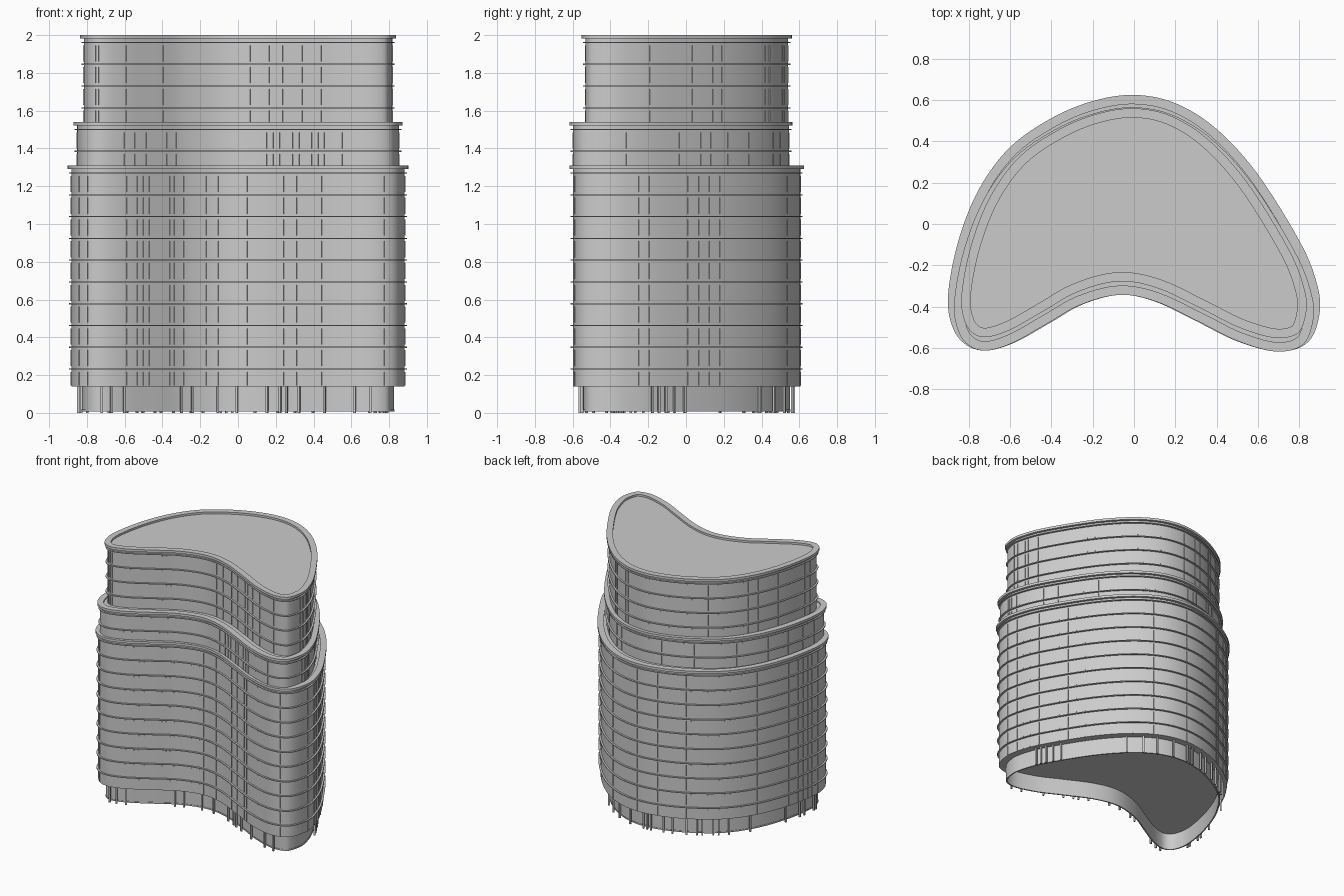
import bpy, bmesh, math, random
from mathutils import Vector

if "Cube" in bpy.data.objects:
    bpy.data.objects.remove(bpy.data.objects["Cube"])

random.seed(4)

# Kidney-shaped plan, counter-clockwise, traced at the widest cornice
PLAN = [(0, .625), (-.2, .595), (-.4, .512), (-.6, .372), (-.75, .17), (-.85, -.08),
        (-.9, -.34), (-.882, -.49), (-.82, -.58), (-.72, -.613), (-.58, -.575),
        (-.4, -.475), (-.25, -.39), (-.07, -.343), (.1, -.375), (.3, -.47), (.5, -.568),
        (.7, -.618), (.845, -.57), (.9, -.42), (.88, -.27), (.8, -.08), (.6, .24),
        (.4, .46), (.2, .585)]
LIP = 0.02          # cornice overhang beyond the wall
FLOOR = 0.1153      # storey height


def smooth_plan(steps=6):
    """Catmull-Rom curve through the plan points."""
    p = [Vector(c) for c in PLAN]
    n, out = len(p), []
    for i in range(n):
        a, b, c, d = p[i - 1], p[i], p[(i + 1) % n], p[(i + 2) % n]
        for k in range(steps):
            t = k / steps
            out.append(.5 * (2 * b + (c - a) * t + (2 * a - 5 * b + 4 * c - d) * t * t
                             + (3 * b - a - 3 * c + d) * t ** 3))
    return out


CURVE = smooth_plan()
N = len(CURVE)
NORMAL = []
for i in range(N):
    t = (CURVE[(i + 1) % N] - CURVE[i - 1]).normalized()
    NORMAL.append(Vector((t.y, -t.x)))


def outline(inset, shift=0):
    """Plan moved inwards from the wall of the main tier."""
    return [c - n * (inset + LIP) + Vector((0, shift)) for c, n in zip(CURVE, NORMAL)]


def finish(bm, name, smooth=True):
    bmesh.ops.recalc_face_normals(bm, faces=bm.faces)
    me = bpy.data.meshes.new(name)
    bm.to_mesh(me)
    bm.free()
    ob = bpy.data.objects.new(name, me)
    bpy.context.collection.objects.link(ob)
    if smooth:
        bpy.ops.object.select_all(action='DESELECT')
        ob.select_set(True)
        bpy.context.view_layer.objects.active = ob
        bpy.ops.object.shade_smooth_by_angle(angle=math.radians(30))
    return ob


def loop(bm, pts, z):
    return [bm.verts.new((p.x, p.y, z)) for p in pts]


def bridge(bm, a, b):
    for i in range(N):
        j = (i + 1) % N
        bm.faces.new((a[i], a[j], b[j], b[i]))


def solid(name, inset, shift, z0, z1):
    bm = bmesh.new()
    a, b = (loop(bm, outline(inset, shift), z) for z in (z0, z1))
    bridge(bm, a, b)
    bm.faces.new(a)
    bm.faces.new(b)
    finish(bm, name)


def rings(name, outer, inner, shift, spans):
    """Closed bands following the plan, one for each (bottom, top) span."""
    bm = bmesh.new()
    for z0, z1 in spans:
        ls = [loop(bm, outline(o, shift), z)
              for o, z in ((outer, z0), (outer, z1), (inner, z1), (inner, z0))]
        for k in range(4):
            bridge(bm, ls[k], ls[(k + 1) % 4])
    finish(bm, name)


def posts(name, inset, shift, where, spans, width, depth):
    """Upright bars standing on the outline at the given curve indices."""
    bm = bmesh.new()
    pts = outline(inset, shift)
    for i in where:
        n, c = NORMAL[i], pts[i]
        t = Vector((-n.y, n.x)) * width / 2
        d = n * depth / 2
        for z0, z1 in spans:
            v = [bm.verts.new((q.x, q.y, z)) for z in (z0, z1)
                 for q in (c - t - d, c + t - d, c + t + d, c - t + d)]
            for f in ((0, 1, 2, 3), (4, 5, 6, 7), (0, 1, 5, 4),
                      (1, 2, 6, 5), (2, 3, 7, 6), (3, 0, 4, 7)):
                bm.faces.new([v[k] for k in f])
    finish(bm, name, False)


def places(front_x, others):
    """Front positions by x, plus irregular ones on the sides and back."""
    front = [i for i in range(N) if NORMAL[i].y < -.1]
    rest = [i for i in range(N) if NORMAL[i].y >= -.1]
    picks = {min(front, key=lambda i: abs(CURVE[i].x - x)) for x in front_x}
    return sorted(picks | set(random.sample(rest, others)))


# Recessed ground floor: thin wall, curb and columns
rings("ground_floor_wall", .055, .06, 0, [(.01, .14)])
rings("ground_floor_curb", .052, .062, 0, [(.008, .018)])
posts("ground_columns", .034, 0,
      places([-.72, -.66, -.59, -.28, -.21, -.1, 0, .14, .19, .24, .29, .42, .6, .7], 26),
      [(0, .14)], .012, .012)

# Three stacked tiers: name, inset, shift, bottom, top, first slab, slab count, mullions
TIERS = [
    ("lower", 0, 0, .14, 1.3, .232, 10,
     [-.86, -.8, -.57, -.535, -.49, -.465, -.35, -.32, -.3, -.275, -.16, -.11, -.06,
      .04, .24, .29, .39, .42, .45, .56, .79]),
    ("middle", .03, -.03, 1.3, 1.53, 1.385, 2,
     [-.57, -.53, -.47, -.4, -.35, -.3, .07, .12, .17, .21, .28, .31, .36, .4, .44, .55, .68]),
    ("upper", .065, 0, 1.53, 1.985, 1.615, 4,
     [-.79, -.76, -.72, -.54, -.35, -.32, -.3, 0, .05, .14, .21, .29, .35, .39, .49, .67]),
]
for name, inset, shift, z0, z1, first, count, xs in TIERS:
    solid(name + "_tier_wall", inset, shift, z0, z1)
    levels = [first + k * FLOOR for k in range(count)]
    rings(name + "_floor_slabs", inset - .013, inset + .01, shift,
          [(z - .003, z + .003) for z in levels])
    top = 2.0 if name == "upper" else z1 + .01
    rings(name + "_cornice", inset - LIP, inset + .025, shift, [(top - .019, top)])
    # Window mullions, broken at every slab
    spans = [(max(z0 + .005, z - FLOOR + .015), z - .015) for z in levels]
    posts(name + "_mullions", inset, shift, places(xs, 28), spans, .005, .008)
